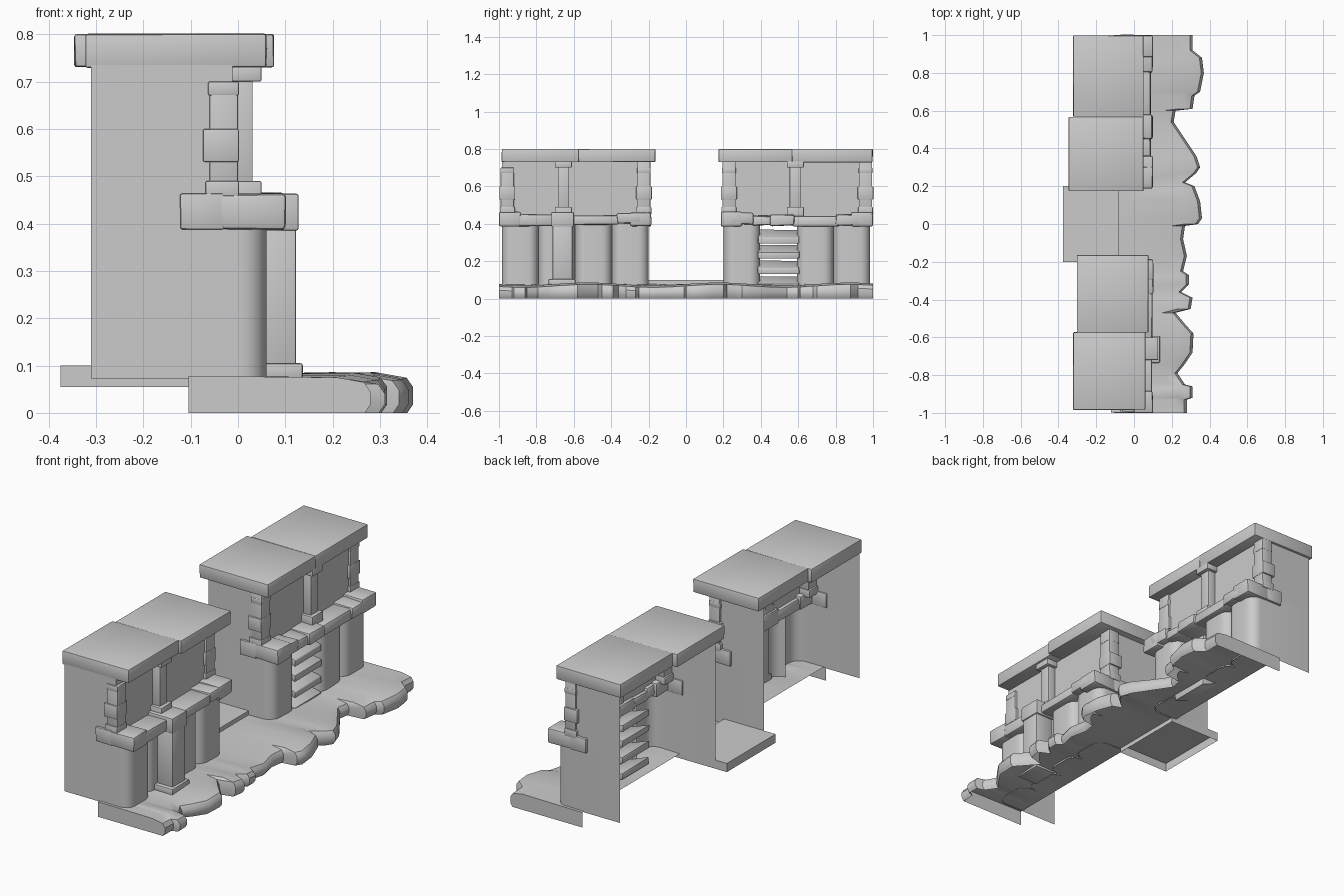
import bpy, bmesh, math, random
from mathutils import Vector

random.seed(4)
cube = bpy.data.objects.get("Cube")
if cube:
    bpy.data.objects.remove(cube, do_unlink=True)

stone = bpy.data.materials.new("pale_stone")
stone.use_nodes = True
colour = (0.6, 0.6, 0.6, 1)
stone.diffuse_color = colour
stone.node_tree.nodes["Principled BSDF"].inputs["Base Color"].default_value = colour
parts = []


def finish(name, bm):
    mesh = bpy.data.meshes.new(name)
    bm.to_mesh(mesh)
    bm.free()
    mesh.materials.append(stone)
    ob = bpy.data.objects.new(name, mesh)
    bpy.context.collection.objects.link(ob)
    parts.append(ob)
    return ob


def block(name, x, y, z, bevel=0.008, jitter=0.0, tilt=0.0):
    """Box between (min, max) pairs, with worn corners and softened edges."""
    bm = bmesh.new()
    bmesh.ops.create_cube(bm, size=1)
    for v in bm.verts:
        v.co = Vector([(lo + hi) / 2 + c * (hi - lo)
                       for c, (lo, hi) in zip(v.co, (x, y, z))])
        v.co += Vector([random.uniform(-jitter, jitter) for _ in range(3)])
        if v.co.x > sum(x) / 2:
            v.co.z -= tilt
    bmesh.ops.bevel(bm, geom=bm.edges[:], offset=bevel, segments=2,
                    profile=0.5, affect='EDGES')
    return finish(name, bm)


def strip(name, path, z0, z1):
    """Open wall sheet raised from a plan path."""
    bm = bmesh.new()
    low = [bm.verts.new((x, y, z0)) for x, y in path]
    high = [bm.verts.new((x, y, z1)) for x, y in path]
    for i in range(len(path) - 1):
        bm.faces.new((low[i], low[i + 1], high[i + 1], high[i]))
    return finish(name, bm)


def quarter(cx, cy, r, start):
    return [(cx + r * math.cos(start + k * math.pi / 12),
             cy + r * math.sin(start + k * math.pi / 12)) for k in range(7)]


def panel(name, y0, y1, front=0.06, left_back=None, right_back=None):
    """Round-edged lower panel; an end panel runs on to the back as a side wall."""
    r = 0.055
    path = quarter(front - r, y0 + r, r, -math.pi / 2) + quarter(front - r, y1 - r, r, 0)
    if left_back is not None:
        path.insert(0, (left_back, y0))
    if right_back is not None:
        path.append((right_back, y1))
    strip(name, path, 0.073, 0.425)


def corner_column(name, y0, y1, top):
    """Plain shaft with wider stones around it at an upper corner."""
    block(name + "_shaft", (-0.06, 0.0), (y0, y1), (0.45, top), 0.004)
    for z0, z1, grow in [(0.45, 0.49, 0.009), (0.53, 0.60, 0.014), (0.67, 0.70, 0.003)]:
        block(name + "_stone", (-0.06 - grow, 0.002), (y0 - grow / 2, y1 + grow / 2),
              (z0, z1), 0.004)


BACK = -0.31
FACADE = -0.012


def building(tag, y0, y1, open_bay):
    # lower storey panels
    w = (y1 - y0) / 4
    for i in range(4):
        if i == open_bay:
            continue
        recessed = open_bay is None and i == 1
        panel(tag + "_lower_panel", y0 + i * w, y0 + (i + 1) * w,
              0.035 if recessed else 0.06,
              BACK if i == 0 else None, BACK if i == 3 else None)
    # upper storey wall
    strip(tag + "_upper_wall", [(BACK, y0), (FACADE, y0), (FACADE, y1), (BACK, y1)],
          0.42, 0.735)
    corner_column(tag + "_corner_column", y0 - 0.006, y0 + 0.065, 0.70 if y0 < 0 else 0.735)
    corner_column(tag + "_corner_column", y1 - 0.06, y1 + 0.01, 0.735)
    # central upper pilaster
    mid = y0 + (0.42 if open_bay is None else 0.49) * (y1 - y0)
    block(tag + "_pilaster", (-0.02, 0.031), (mid - 0.03, mid + 0.03), (0.46, 0.71), 0.003)
    block(tag + "_pilaster_capital", (-0.02, 0.05), (mid - 0.045, mid + 0.045), (0.70, 0.735), 0.004)
    block(tag + "_pilaster_base", (-0.02, 0.05), (mid - 0.045, mid + 0.045), (0.43, 0.49), 0.004)
    # cornice corner stones, each with a thin return along the side wall
    for end, inward in ((y0, 1), (y1, -1)):
        corner = sorted((end - 0.013 * inward, end + 0.1 * inward))
        block(tag + "_cornice_corner", (-0.04, 0.1), corner, (0.387, 0.463), 0.01, 0.003)
        side = sorted((end - 0.013 * inward, end + 0.006 * inward))
        block(tag + "_cornice_return", (-0.122, -0.03), side, (0.387, 0.463), 0.004, 0.001)


building("near_house", -0.985, -0.2, None)
building("far_house", 0.2, 0.985, 1)

# worn cornice stones along the facades
for y0, y1, z0, z1, front in [
        (-0.92, -0.71, 0.39, 0.452, 0.092), (-0.62, -0.36, 0.395, 0.445, 0.095),
        (-0.37, -0.24, 0.402, 0.455, 0.1), (0.24, 0.36, 0.4, 0.46, 0.1),
        (0.35, 0.46, 0.392, 0.442, 0.088), (0.45, 0.58, 0.39, 0.45, 0.1),
        (0.57, 0.82, 0.387, 0.443, 0.09), (0.8, 0.93, 0.392, 0.45, 0.1)]:
    block("cornice_stone", (-0.03, front), (y0, y1), (z0, z1), 0.012, 0.004)

# tall lower pilaster on the near house
block("door_pilaster", (0.02, 0.123), (-0.713, -0.608), (0.08, 0.39), 0.006)
block("door_pilaster_foot", (0.02, 0.137), (-0.735, -0.592), (0.07, 0.105), 0.005)
block("door_pilaster_cap", (-0.03, 0.128), (-0.72, -0.6), (0.385, 0.463), 0.005)

# sloping boards in the open bay
for z in (0.37, 0.29, 0.205, 0.12):
    block("bay_board", (-0.06, 0.058), (0.385, 0.605), (z - 0.035, z), 0.005, 0.002, 0.042)

# roof slabs
for x0, x1, y0, y1 in [(-0.322, 0.06, -0.985, -0.574), (-0.302, 0.075, -0.576, -0.165),
                       (-0.345, 0.05, 0.175, 0.568), (-0.322, 0.05, 0.566, 0.998)]:
    block("roof_slab", (x0, x1), (y0, y1), (0.73, 0.8), 0.005, 0.0015)

# raised landing between the houses: top sheet with a skirt
bm = bmesh.new()
bmesh.ops.create_cube(bm, size=1)
for v in bm.verts:
    v.co = Vector((-0.227 + 0.296 * v.co.x, 0.4 * v.co.y, 0.0775 + 0.045 * v.co.z))
bm.normal_update()
bmesh.ops.delete(bm, geom=[f for f in bm.faces if f.normal.z < -0.5], context='FACES')
finish("landing", bm)

# broken rock pavement: hollow shell, stepped rims around one ragged front edge
edge = [(-1, .28), (-.93, .28), (-.92, .31), (-.86, .31), (-.85, .27), (-.79, .23),
        (-.74, .27), (-.68, .31), (-.58, .315), (-.53, .27), (-.47, .22), (-.45, .3),
        (-.39, .31), (-.36, .25), (-.32, .29), (-.27, .29), (-.25, .26), (-.17, .28),
        (-.08, .26), (-.01, .27), (.0, .34), (.03, .36), (.12, .35), (.2, .32),
        (.22, .27), (.27, .33), (.3, .35), (.36, .33), (.45, .27), (.54, .21),
        (.6, .22), (.61, .31), (.68, .32), (.7, .35), (.8, .37), (.88, .36),
        (.92, .31), (1, .31)]
rims = [(-0.012, 0.0), (0.0, 0.018), (0.0, 0.048), (-0.014, 0.068), (-0.07, 0.078)]
bm = bmesh.new()
rows = []
for inset, z in rims:
    row = [bm.verts.new((-0.105, edge[0][0], z))]
    for y, x in edge:
        lift = 0.008 * math.sin(9 * y) if z > 0.03 else 0
        row.append(bm.verts.new((x + inset, y, z + lift)))
    row.append(bm.verts.new((-0.105, edge[-1][0], z)))
    rows.append(row)
for a, b in zip(rows, rows[1:]):
    for i in range(len(a) - 1):
        bm.faces.new((a[i], a[i + 1], b[i + 1], b[i]))
# top sheet made as strips running back from the front edge
top = rows[-1]
rear = [top[0]] + [bm.verts.new((-0.105, v.co.y, top[0].co.z)) for v in top[2:-2]] + [top[-1]]
front = top[1:-1]
for i in range(len(front) - 1):
    bm.faces.new((rear[i], front[i], front[i + 1], rear[i + 1]))
finish("rock_pavement", bm)

# smooth shading with crisp edges
bpy.ops.object.select_all(action='DESELECT')
for ob in parts:
    ob.select_set(True)
bpy.context.view_layer.objects.active = parts[0]
bpy.ops.object.shade_smooth_by_angle(angle=math.radians(35))
